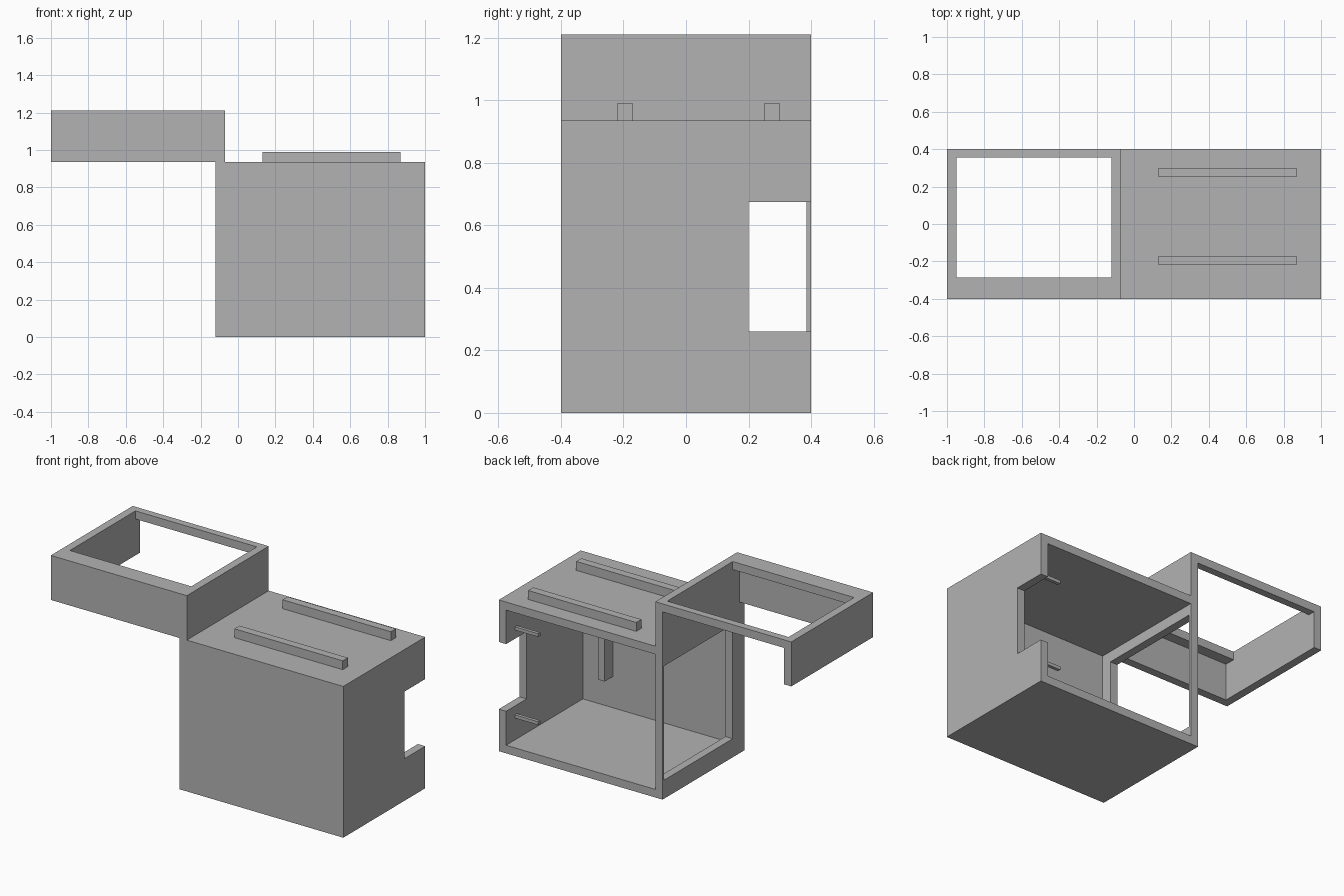
import bpy
import bmesh

default_cube = bpy.data.objects.get("Cube")
if default_cube:
    bpy.data.objects.remove(default_cube, do_unlink=True)

grey = bpy.data.materials.new("plain_grey")
grey.use_nodes = True
grey.diffuse_color = (0.45, 0.45, 0.45, 1)
grey.node_tree.nodes["Principled BSDF"].inputs["Base Color"].default_value = grey.diffuse_color


def box(name, x, y, z):
    """Box spanning the given (low, high) range on each axis."""
    bm = bmesh.new()
    bmesh.ops.create_cube(bm, size=1)
    for v in bm.verts:
        v.co = [r[0] if c < 0 else r[1] for c, r in zip(v.co, (x, y, z))]
    mesh = bpy.data.meshes.new(name)
    bm.to_mesh(mesh)
    bm.free()
    mesh.materials.append(grey)
    obj = bpy.data.objects.new(name, mesh)
    bpy.context.collection.objects.link(obj)
    return obj


def cut(obj, x, y, z):
    """Remove a box-shaped volume from obj."""
    cutter = box("cutter", x, y, z)
    cutter.hide_render = True
    mod = obj.modifiers.new("cut", "BOOLEAN")
    mod.operation = "DIFFERENCE"
    mod.solver = "EXACT"
    mod.object = cutter
    bpy.context.view_layer.objects.active = obj
    bpy.ops.object.modifier_apply(modifier=mod.name)
    bpy.data.objects.remove(cutter, do_unlink=True)


WALL = 0.05
HEIGHT = 0.935
DEPTH = 0.4
TOP = 1.21
MID = HEIGHT / 2

# Main cabinet: open back, window in the -x wall, notch in the +x wall
cabinet = box("cabinet_shell", (-0.12, 1), (-DEPTH, DEPTH), (0, HEIGHT))
cut(cabinet, (-0.07, 0.95), (-DEPTH + WALL, 0.5), (WALL, HEIGHT - WALL))
cut(cabinet, (-0.2, 0), (-0.285, 0.385), (0.115, HEIGHT - 0.115))
cut(cabinet, (0.9, 1.1), (0.2, 0.5), (0.26, 0.675))

# Side tray: open underneath and behind, with a framed opening on top
tray = box("side_tray", (-1, -0.07), (-DEPTH, DEPTH), (HEIGHT, TOP))
cut(tray, (-0.95, -0.12), (-DEPTH + WALL, 0.5), (0.9, TOP - WALL))
cut(tray, (-0.95, -0.12), (-0.285, 0.355), (1.1, 1.3))

# Rails on the cabinet top
for name, y in (("front_rail", -0.22), ("back_rail", 0.25)):
    box(name, (0.13, 0.87), (y, y + 0.05), (HEIGHT, 0.99))

# Upright bar on the inside of the front wall
box("inner_bar", (0.745, 0.79), (-0.35, -0.27), (MID - 0.225, MID + 0.225))

# Pegs on the inside of the notched wall
for name, side in (("lower_peg", -1), ("upper_peg", 1)):
    z = MID + side * 0.272
    box(name, (0.79, 0.95), (0.295, 0.315), (z - 0.01, z + 0.01))
